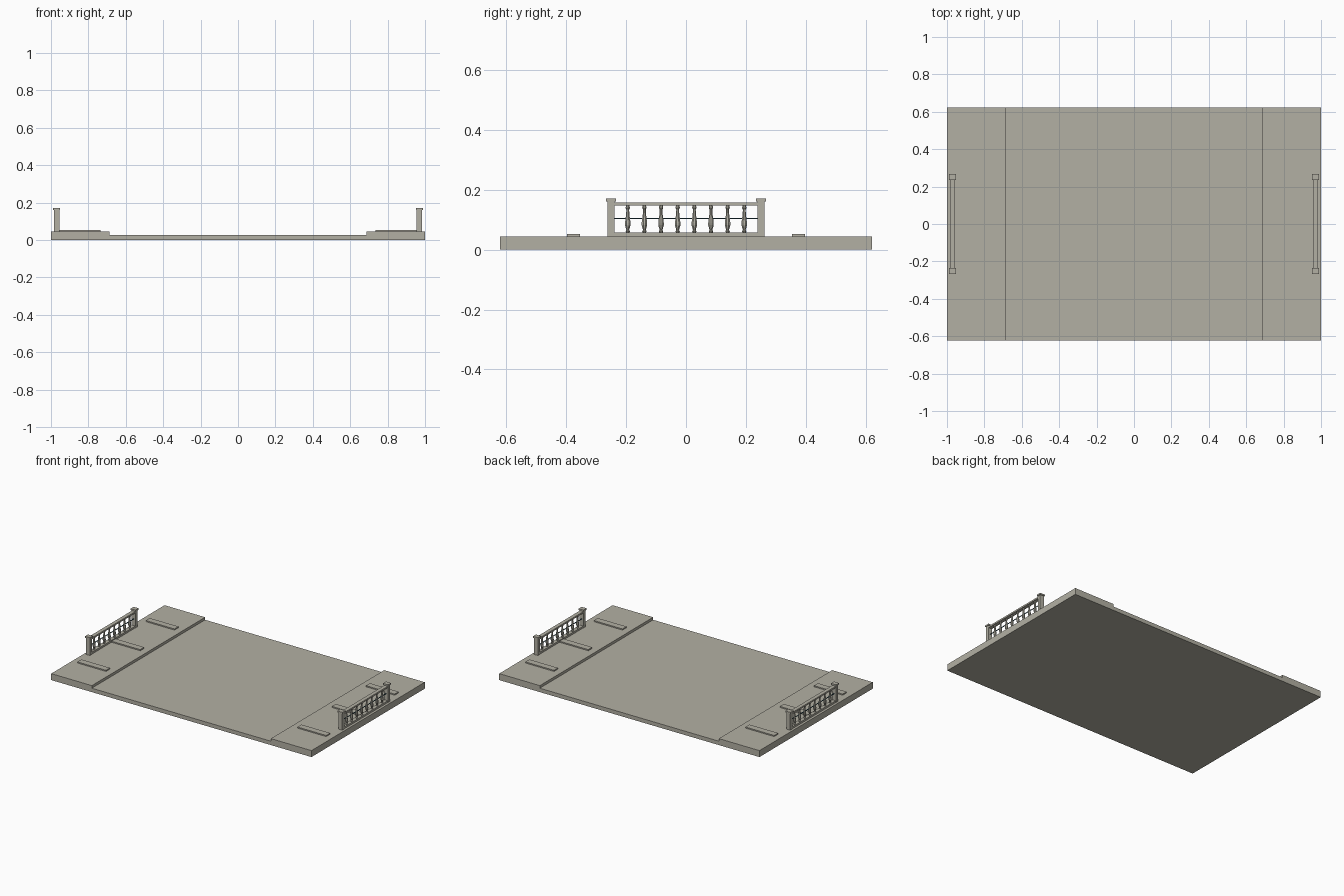
import bpy, bmesh, math

if "Cube" in bpy.data.objects:
    bpy.data.objects.remove(bpy.data.objects["Cube"])

def material(name, rgb):
    m = bpy.data.materials.new(name)
    m.diffuse_color = (*rgb, 1)
    m.use_nodes = True
    m.node_tree.nodes["Principled BSDF"].inputs["Base Color"].default_value = m.diffuse_color
    return m

STONE = material("warm_grey_stone", (0.45, 0.435, 0.37))
TEAL = material("dark_teal_metal", (0.03, 0.10, 0.14))

def finish(name, bm, mat):
    bmesh.ops.recalc_face_normals(bm, faces=bm.faces)
    mesh = bpy.data.meshes.new(name)
    bm.to_mesh(mesh)
    bm.free()
    mesh.materials.append(mat)
    ob = bpy.data.objects.new(name, mesh)
    bpy.context.collection.objects.link(ob)
    return ob

def box(name, x, y, z, mat=STONE):
    """Box from (min, max) pairs on each axis."""
    bm = bmesh.new()
    bmesh.ops.create_cube(bm, size=1)
    for v in bm.verts:
        v.co = [r[0] if c < 0 else r[1] for c, r in zip(v.co, (x, y, z))]
    return finish(name, bm, mat)

def lathe(name, x, y, profile, sides=8):
    """Turned solid from (radius, height) pairs."""
    bm = bmesh.new()
    rings = [[bm.verts.new((x + r * math.cos(a), y + r * math.sin(a), z))
              for a in (2 * math.pi * (i + 0.5) / sides for i in range(sides))]
             for r, z in profile]
    for lo, hi in zip(rings, rings[1:]):
        for i in range(sides):
            j = (i + 1) % sides
            bm.faces.new((lo[i], lo[j], hi[j], hi[i]))
    bm.faces.new(rings[0])
    bm.faces.new(rings[-1])
    return finish(name, bm, STONE)

def around(c, half):
    return (c - half, c + half)

WALK_TOP = 0.045
RAIL_X = 0.970
BALUSTER = [(0.006, 0.057), (0.008, 0.062), (0.005, 0.066), (0.010, 0.082),
            (0.010, 0.090), (0.006, 0.118), (0.005, 0.134), (0.008, 0.140),
            (0.006, 0.148)]

# Deck: stepped cross-section extruded along y
section = [(-1, 0), (1, 0), (1, WALK_TOP), (0.688, WALK_TOP), (0.688, 0.027),
           (-0.688, 0.027), (-0.688, WALK_TOP), (-1, WALK_TOP)]
bm = bmesh.new()
face = bm.faces.new([bm.verts.new((x, -0.622, z)) for x, z in section])
ext = bmesh.ops.extrude_face_region(bm, geom=[face])
bmesh.ops.translate(bm, vec=(0, 1.244, 0),
                    verts=[e for e in ext["geom"] if isinstance(e, bmesh.types.BMVert)])
finish("deck", bm, STONE)

for s, side in ((-1, "left"), (1, "right")):
    cx = s * RAIL_X
    # Low slabs on the walkway
    for i, y in enumerate((-0.376, 0, 0.376)):
        box(f"{side}_slab_{i}", around(s * 0.846, 0.110), around(y, 0.022), (0.04, 0.053))
    # End posts with caps
    for e in (-1, 1):
        box(f"{side}_post", around(cx, 0.0145), around(e * 0.251, 0.0115), (0.04, 0.163))
        box(f"{side}_post_cap", around(cx, 0.019), around(e * 0.251, 0.0165), (0.162, 0.172))
    # Rails and the thin middle rod
    box(f"{side}_bottom_rail", around(cx, 0.013), (-0.245, 0.245), (0.04, 0.058))
    box(f"{side}_top_rail", around(cx, 0.013), (-0.245, 0.245), (0.147, 0.158))
    box(f"{side}_middle_rod", around(cx, 0.002), (-0.245, 0.245), (0.102, 0.106), TEAL)
    # Turned balusters
    for i in range(8):
        lathe(f"{side}_baluster_{i}", cx, (i - 3.5) * 0.0556, BALUSTER)
